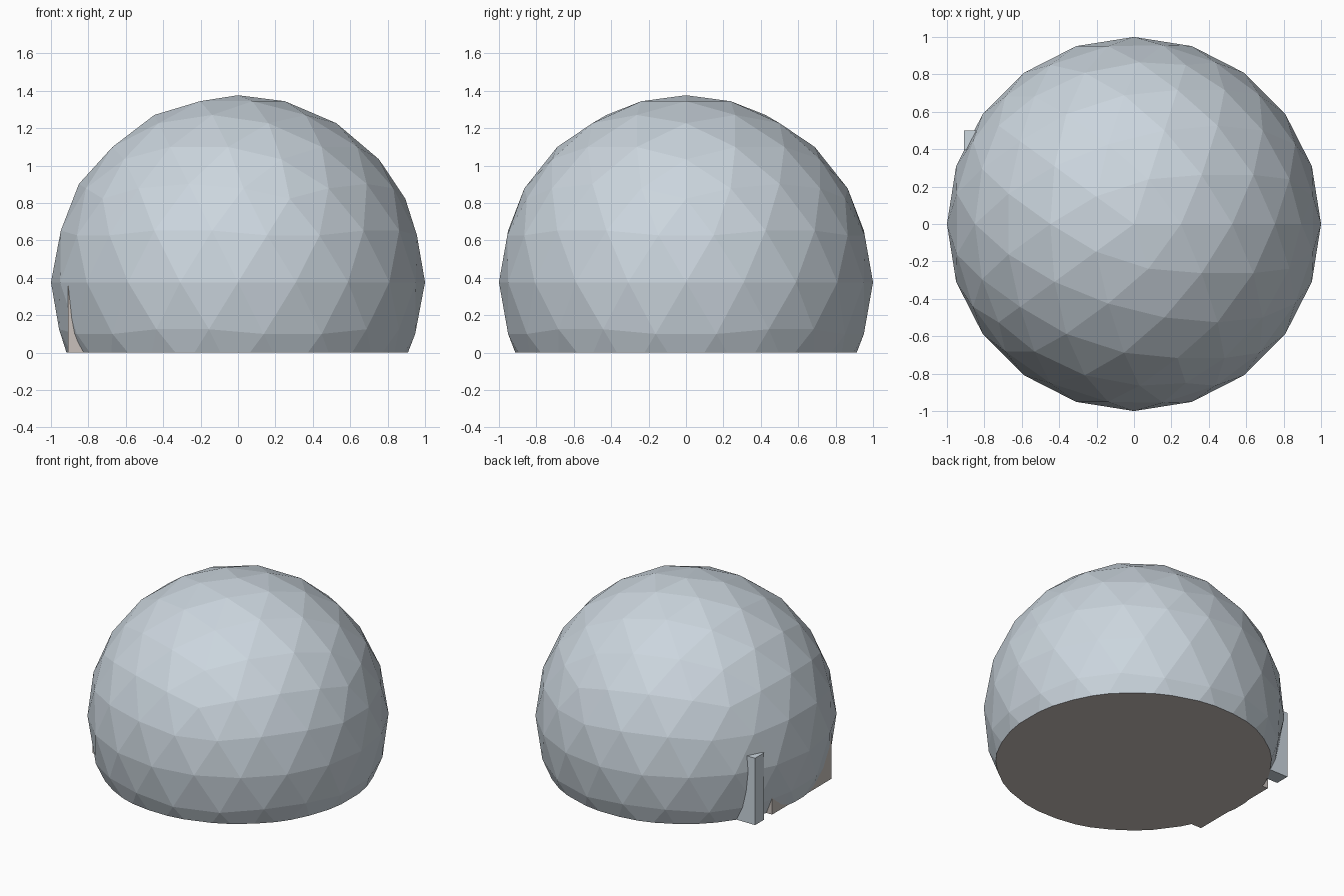
import bpy, bmesh
from mathutils import Vector

if "Cube" in bpy.data.objects:
    bpy.data.objects.remove(bpy.data.objects["Cube"])


def material(name, rgb):
    m = bpy.data.materials.new(name)
    m.diffuse_color = (*rgb, 1)
    m.use_nodes = True
    m.node_tree.nodes["Principled BSDF"].inputs["Base Color"].default_value = m.diffuse_color
    return m


SHELL = material("pale blue grey", (0.60, 0.67, 0.73))
WARM = material("warm grey", (0.58, 0.53, 0.50))
CENTRE_Z = 0.376


def add(name, bm, *mats):
    me = bpy.data.meshes.new(name)
    bm.to_mesh(me)
    bm.free()
    for m in mats:
        me.materials.append(m)
    ob = bpy.data.objects.new(name, me)
    bpy.context.collection.objects.link(ob)
    return ob


def box(name, lo, hi, mat):
    lo, hi = Vector(lo), Vector(hi)
    bm = bmesh.new()
    bmesh.ops.create_cube(bm, size=1)
    for v in bm.verts:
        v.co = (lo + hi) / 2 + v.co * (hi - lo)
    return add(name, bm, mat)


# Faceted dome: triangulated sphere sliced flat at the ground, floor closed in warm grey
bm = bmesh.new()
bmesh.ops.create_icosphere(bm, subdivisions=3, radius=1)
bmesh.ops.translate(bm, verts=bm.verts, vec=(0, 0, CENTRE_Z))
cut = bmesh.ops.bisect_plane(bm, geom=bm.verts[:] + bm.edges[:] + bm.faces[:],
                             plane_co=(0, 0, 0), plane_no=(0, 0, 1),
                             clear_inner=True)
rim = [e for e in cut["geom_cut"] if isinstance(e, bmesh.types.BMEdge)]
bmesh.ops.contextual_create(bm, geom=rim)
bmesh.ops.recalc_face_normals(bm, faces=bm.faces[:])
for f in bm.faces:
    f.material_index = 1 if f.normal.z < -0.99 else 0
add("dome", bm, SHELL, WARM)

# Door post standing out of the dome, and the door panel mostly sunk into it
box("door_post", (-0.91, 0.395, 0), (-0.72, 0.50, 0.49), SHELL)
box("door_panel", (-0.908, -0.39, 0), (-0.78, 0.30, 0.40), WARM)
